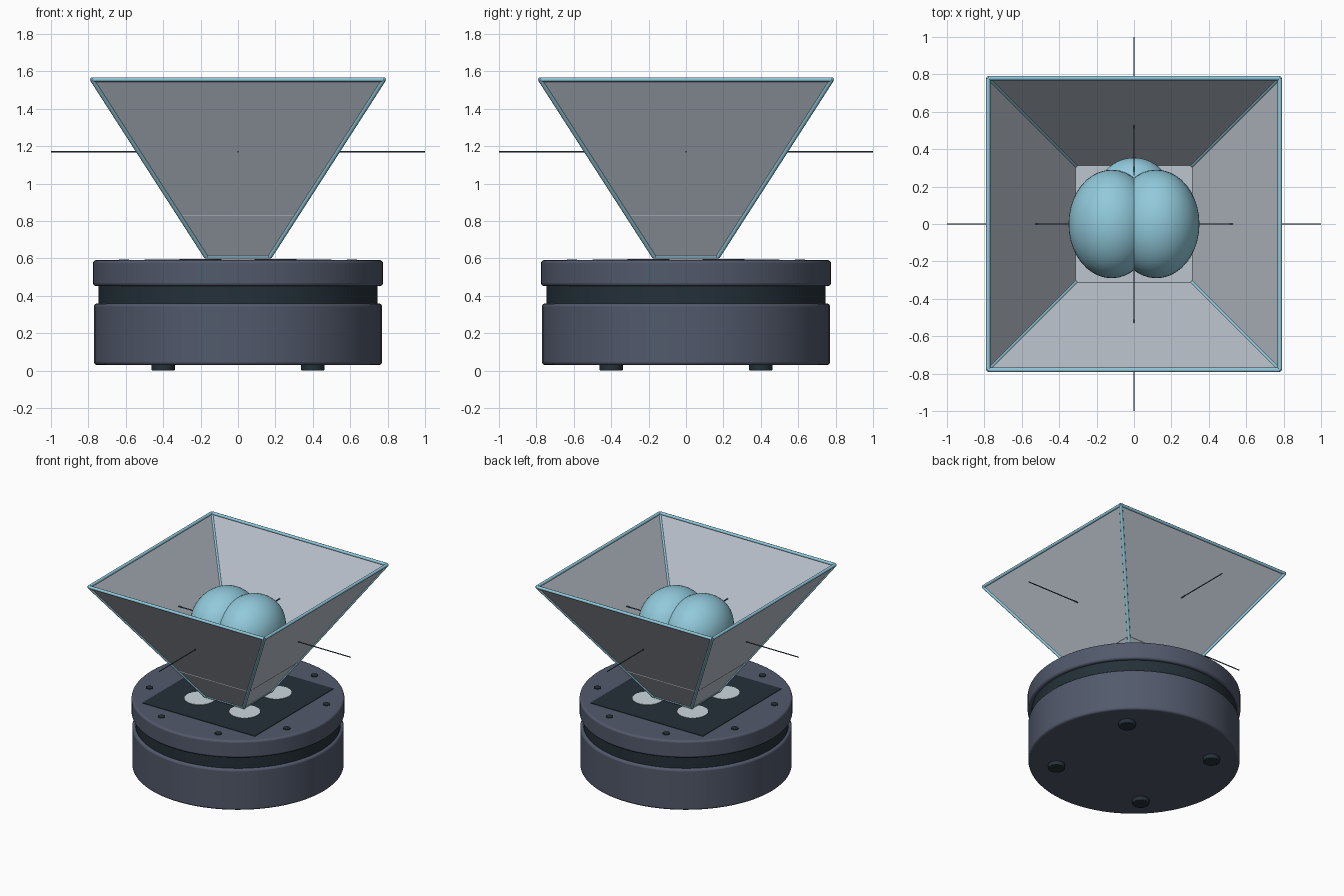
import bpy, bmesh, math
from mathutils import Vector

if "Cube" in bpy.data.objects:
    bpy.data.objects.remove(bpy.data.objects["Cube"])


def material(name, srgb):
    lin = [c / 12.92 if c <= 0.04045 else ((c + 0.055) / 1.055) ** 2.4 for c in srgb]
    m = bpy.data.materials.new(name)
    m.diffuse_color = (*lin, 1)
    m.use_nodes = True
    m.node_tree.nodes["Principled BSDF"].inputs["Base Color"].default_value = m.diffuse_color
    return m


SLATE = material("slate_casing", (0.32, 0.35, 0.42))
DARK = material("dark_rubber", (0.14, 0.19, 0.22))
GLASS = material("grey_glass", (0.74, 0.77, 0.81))
CYAN = material("pale_cyan", (0.57, 0.79, 0.86))
PALE = material("pale_image", (0.80, 0.85, 0.87))
BEAM = material("beam_teal", (0.22, 0.32, 0.38))


def finish(name, mat, smooth=True):
    ob = bpy.context.object
    ob.name = name
    ob.data.materials.append(mat)
    if smooth:
        bpy.ops.object.shade_smooth_by_angle(angle=math.radians(35))
    return ob


def disc(name, mat, r, z0, z1, x=0, y=0, sides=32, bevel=0):
    bpy.ops.mesh.primitive_cylinder_add(vertices=sides, radius=r, depth=z1 - z0,
                                        location=(x, y, (z0 + z1) / 2))
    ob = finish(name, mat)
    if bevel:
        b = ob.modifiers.new("bevel", "BEVEL")
        b.width, b.segments = bevel, 3
    return ob


def box(name, mat, half, z0, z1):
    bpy.ops.mesh.primitive_cube_add(size=1, location=(0, 0, (z0 + z1) / 2))
    bpy.context.object.scale = (2 * half, 2 * half, z1 - z0)
    return finish(name, mat, False)


def rod(name, mat, a, b, r):
    a, b = Vector(a), Vector(b)
    d = b - a
    bpy.ops.mesh.primitive_cylinder_add(vertices=12, radius=r, depth=d.length, location=(a + b) / 2)
    bpy.context.object.rotation_euler = d.to_track_quat("Z", "Y").to_euler()
    return finish(name, mat)


def ellipsoid(name, loc, scale):
    bpy.ops.mesh.primitive_uv_sphere_add(segments=40, ring_count=24, radius=1, location=loc)
    bpy.context.object.scale = scale
    return finish(name, CYAN)


# Round base: body, recessed ring, lid
disc("base_body", SLATE, 0.77, 0.03, 0.358, sides=96, bevel=0.015)
disc("base_groove", DARK, 0.747, 0.34, 0.47, sides=96)
disc("base_lid", SLATE, 0.775, 0.452, 0.59, sides=96, bevel=0.015)

# Feet and lid screws
for sx in (-1, 1):
    for sy in (-1, 1):
        disc("foot", DARK, 0.063, 0, 0.05, 0.4 * sx, 0.4 * sy, bevel=0.006)
for i in range(8):
    a = math.radians(22.5 + 45 * i)
    disc("screw", DARK, 0.027, 0.58, 0.595, 0.66 * math.cos(a), 0.66 * math.sin(a), 16)

# Display screen with four bright spots
box("screen", DARK, 0.5, 0.585, 0.594)
for sx in (-1, 1):
    for sy in (-1, 1):
        disc("screen_spot", PALE, 0.113, 0.591, 0.597, 0.2 * sx, 0.2 * sy)

# Inverted pyramid: four panels and their frame
LOW, HIGH, Z0, Z1 = 0.17, 0.78, 0.608, 1.556
signs = [(-1, -1), (1, -1), (1, 1), (-1, 1)]
low = [(LOW * x, LOW * y, Z0) for x, y in signs]
high = [(HIGH * x, HIGH * y, Z1) for x, y in signs]
bm = bmesh.new()
lv = [bm.verts.new(p) for p in low]
hv = [bm.verts.new(p) for p in high]
for i in range(4):
    j = (i + 1) % 4
    bm.faces.new((lv[i], lv[j], hv[j], hv[i]))
mesh = bpy.data.meshes.new("pyramid_panels")
bm.to_mesh(mesh)
bm.free()
panels = bpy.data.objects.new("pyramid_panels", mesh)
bpy.context.collection.objects.link(panels)
mesh.materials.append(GLASS)
s = panels.modifiers.new("thickness", "SOLIDIFY")
s.thickness, s.offset = 0.008, 0
for i in range(4):
    j = (i + 1) % 4
    rod("lower_frame", CYAN, low[i], low[j], 0.009)
    rod("upper_frame", CYAN, high[i], high[j], 0.012)
    rod("corner_strut", CYAN, low[i], high[i], 0.012)

# Stepped glass tray inside the pyramid
box("tray", GLASS, 0.318, 0.828, 0.836)
box("tray_step", GLASS, 0.283, 0.834, 0.842)

# Floating lobed shape
for sx in (-1, 1):
    ellipsoid("main_lobe", (0.12 * sx, 0, 1.17), (0.23, 0.29, 0.25))
ellipsoid("rear_lobe", (0, 0.18, 1.04), (0.19, 0.175, 0.15))

# Thin light beams crossing through the centre
rod("beam_side", BEAM, (-1, 0, 1.17), (1, 0, 1.17), 0.004)
rod("beam_front", BEAM, (0, -1, 1.17), (0, 1, 1.17), 0.004)
